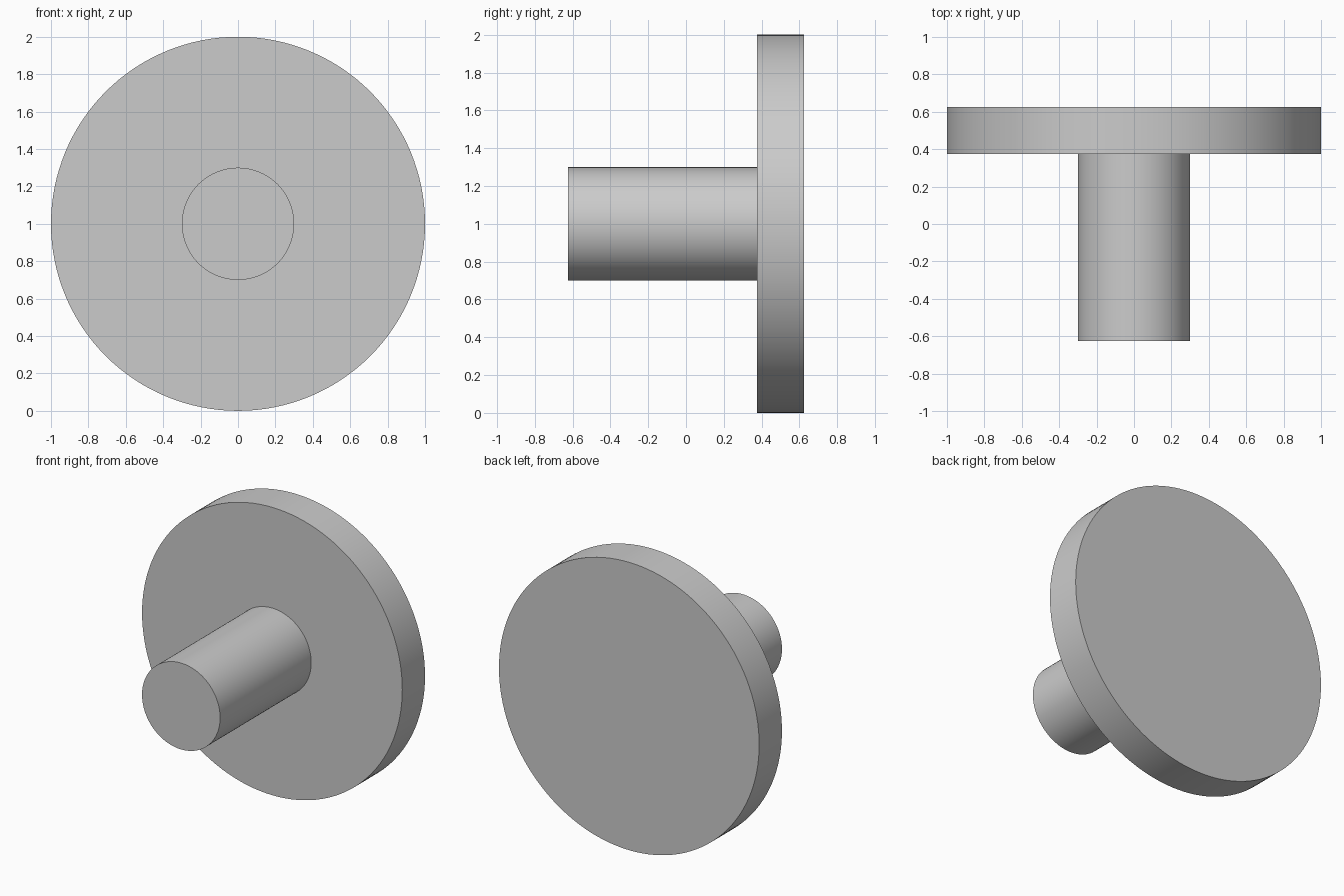
import bpy
import math

cube = bpy.data.objects.get("Cube")
if cube:
    bpy.data.objects.remove(cube, do_unlink=True)

# One plain grey for the whole model
grey = bpy.data.materials.new("light_grey")
grey.use_nodes = True
colour = (0.6, 0.6, 0.6, 1)
grey.diffuse_color = colour
grey.node_tree.nodes["Principled BSDF"].inputs["Base Color"].default_value = colour


def add_cylinder(name, radius, y_front, y_back):
    """Smooth round bar running front to back at mid height."""
    bpy.ops.mesh.primitive_cylinder_add(
        vertices=128, radius=radius, depth=y_back - y_front,
        location=(0, (y_front + y_back) / 2, 1),
        rotation=(math.pi / 2, 0, 0))
    part = bpy.context.object
    part.name = name
    part.data.materials.append(grey)
    bpy.ops.object.shade_smooth_by_angle(angle=math.radians(30))
    return part


# Wide disc at the back, narrow shaft reaching forward
add_cylinder("disc", 1.0, 0.375, 0.625)
add_cylinder("shaft", 0.3, -0.625, 0.375)
